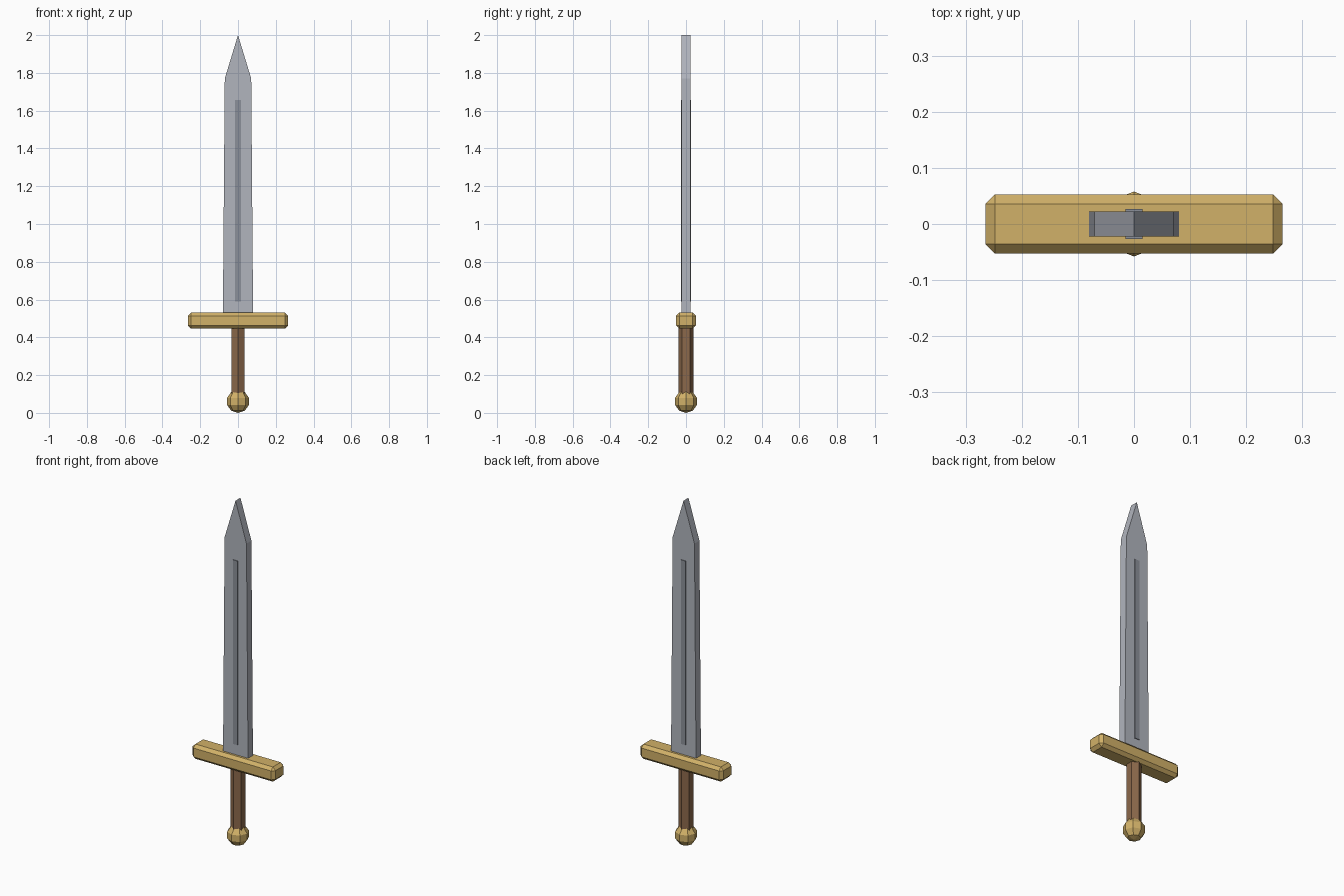
import bpy, bmesh
from math import pi

cube = bpy.data.objects.get("Cube")
if cube:
    bpy.data.objects.remove(cube, do_unlink=True)


def material(name, color):
    mat = bpy.data.materials.new(name)
    mat.use_nodes = True
    mat.diffuse_color = (*color, 1)
    mat.node_tree.nodes["Principled BSDF"].inputs["Base Color"].default_value = (*color, 1)
    return mat


steel = material("steel", (0.44, 0.46, 0.51))
dark_steel = material("dark_steel", (0.26, 0.28, 0.32))
gold = material("gold", (0.64, 0.44, 0.14))
brown = material("brown_leather", (0.26, 0.14, 0.07))


def finish(obj, name, mat):
    obj.name = obj.data.name = name
    obj.data.materials.append(mat)
    return obj


def box(name, size, z, mat):
    bpy.ops.mesh.primitive_cube_add(size=1, location=(0, 0, z))
    obj = bpy.context.object
    obj.scale = size
    bpy.ops.object.transform_apply(location=False, rotation=False, scale=True)
    return finish(obj, name, mat)


# Blade: pointed outline extruded through its thickness
half_outline = [(0.08, 0.52), (0.07, 1.77)]
outline = half_outline + [(0, 2.0)] + [(-x, z) for x, z in reversed(half_outline)]
thickness = 0.045
bm = bmesh.new()
face = bm.faces.new([bm.verts.new((x, -thickness / 2, z)) for x, z in outline])
extruded = bmesh.ops.extrude_face_region(bm, geom=[face])["geom"]
bmesh.ops.translate(bm, vec=(0, thickness, 0),
                    verts=[v for v in extruded if isinstance(v, bmesh.types.BMVert)])
bmesh.ops.recalc_face_normals(bm, faces=bm.faces)
mesh = bpy.data.meshes.new("blade")
bm.to_mesh(mesh)
bm.free()
blade = bpy.data.objects.new("blade", mesh)
bpy.context.collection.objects.link(blade)
finish(blade, "blade", steel)

# Dark central strip showing on both sides of the blade
box("blade_strip", (0.03, 0.053, 1.065), 1.123, dark_steel)

# Crossguard with chamfered edges
guard = box("crossguard", (0.53, 0.105, 0.085), 0.488, gold)
chamfer = guard.modifiers.new("chamfer", "BEVEL")
chamfer.width = 0.017
chamfer.segments = 1

# Six-sided grip with edges facing front and back
bpy.ops.mesh.primitive_cylinder_add(vertices=6, radius=0.04, depth=0.37, location=(0, 0, 0.275))
finish(bpy.context.object, "grip", brown)

# Faceted pommel
bpy.ops.mesh.primitive_uv_sphere_add(segments=8, ring_count=5, radius=0.061, location=(0, 0, 0.061))
finish(bpy.context.object, "pommel", gold)
